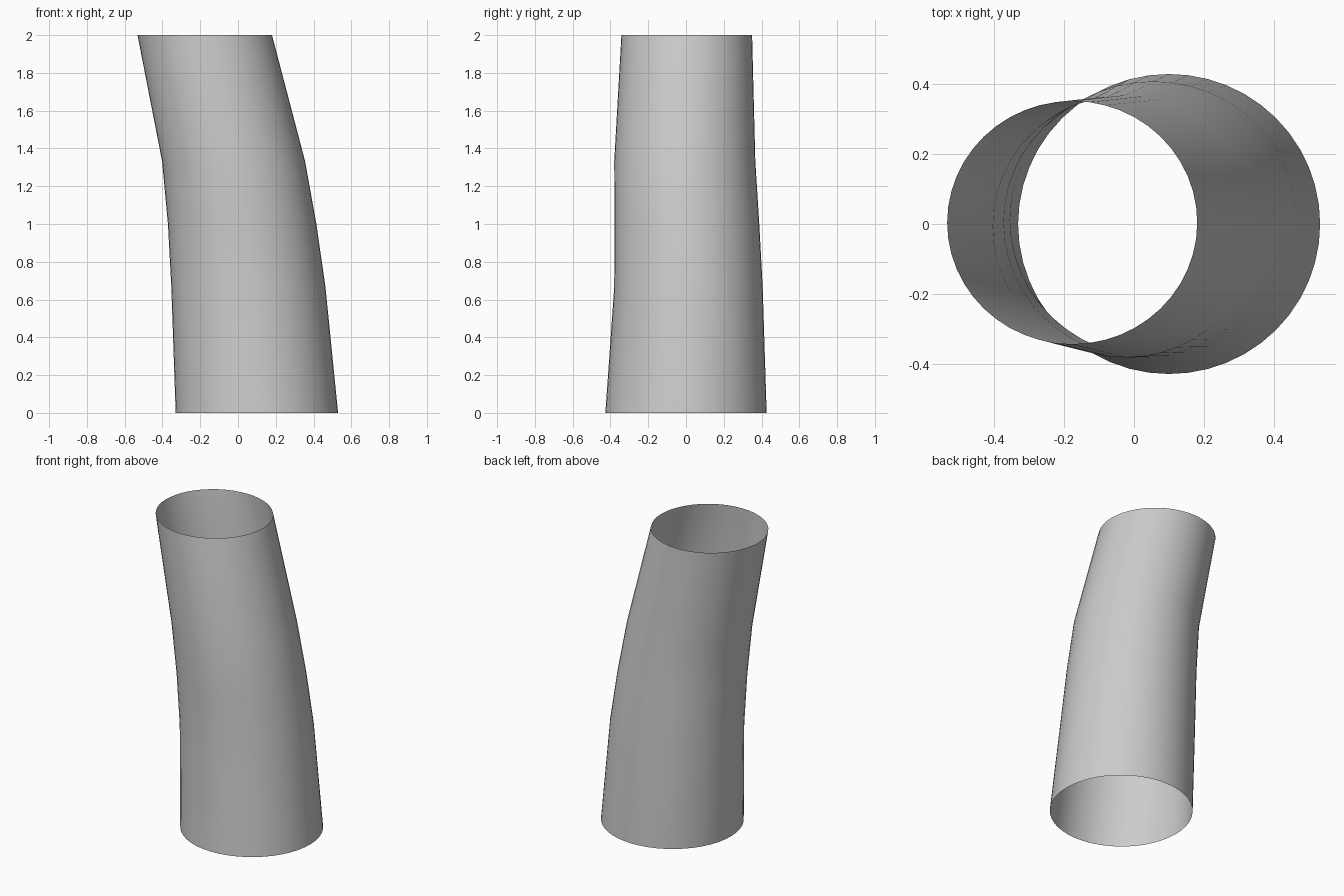
import bpy, bmesh
from math import sin, cos, tau

if "Cube" in bpy.data.objects:
    bpy.data.objects.remove(bpy.data.objects["Cube"])

SIDES = 48
# Cross-sections: height, x min, x max, y min, y max
RINGS = [
    (0.0, -0.33, 0.53, -0.427, 0.427),
    (0.667, -0.353, 0.463, -0.38, 0.406),
    (1.0, -0.371, 0.415, -0.379, 0.388),
    (1.333, -0.402, 0.355, -0.38, 0.367),
    (2.0, -0.532, 0.18, -0.342, 0.35),
]

# Bent, tapering open tube
bm = bmesh.new()
loops = []
for z, x0, x1, y0, y1 in RINGS:
    cx, cy, rx, ry = (x0 + x1) / 2, (y0 + y1) / 2, (x1 - x0) / 2, (y1 - y0) / 2
    loops.append([bm.verts.new((cx + rx * cos(tau * i / SIDES),
                                cy + ry * sin(tau * i / SIDES), z))
                  for i in range(SIDES)])
for a, b in zip(loops, loops[1:]):
    for i in range(SIDES):
        j = (i + 1) % SIDES
        bm.faces.new((a[i], a[j], b[j], b[i])).smooth = True

mesh = bpy.data.meshes.new("bent_tube")
bm.to_mesh(mesh)
bm.free()
tube = bpy.data.objects.new("bent_tube", mesh)
bpy.context.collection.objects.link(tube)
